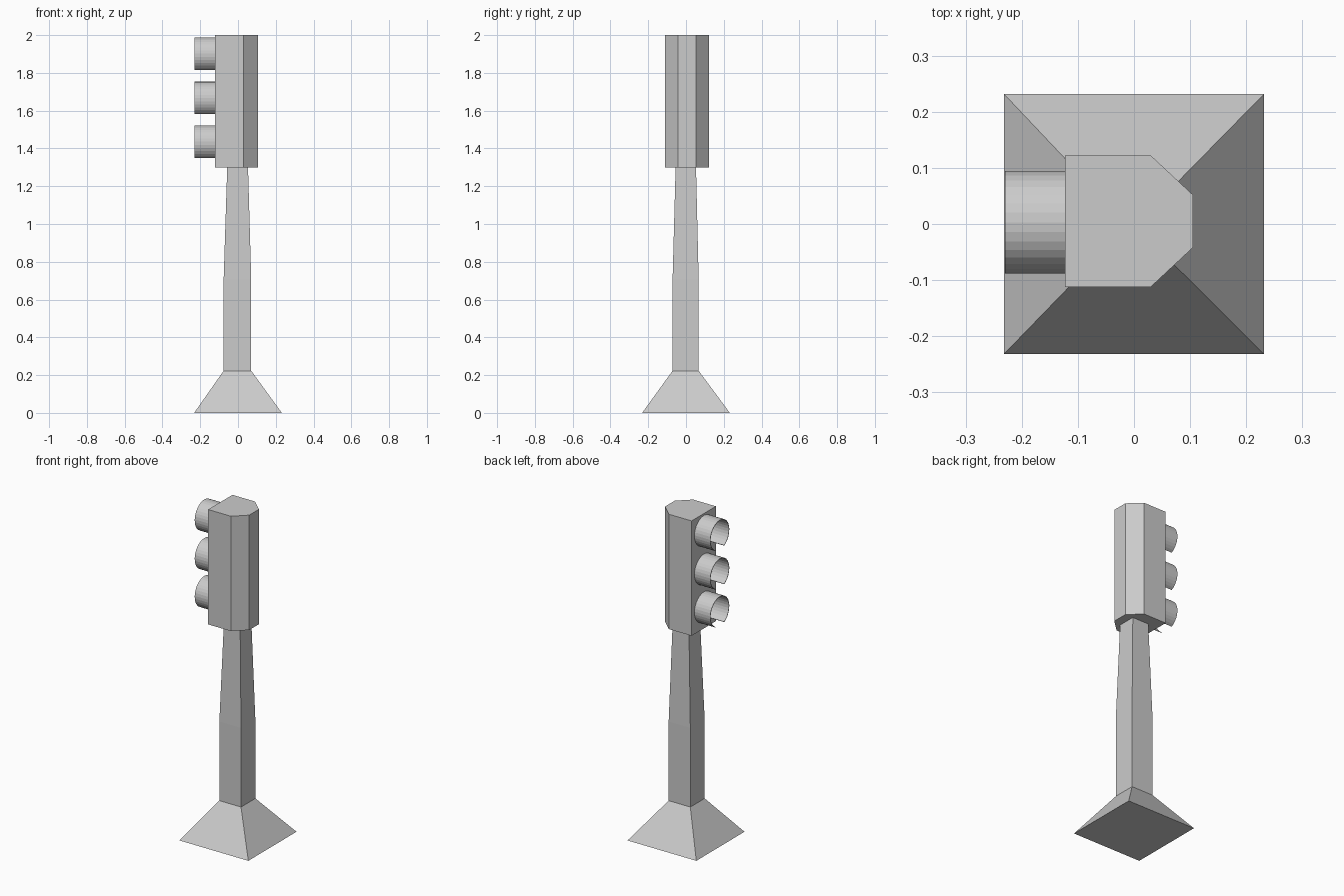
import bpy, bmesh, math

if "Cube" in bpy.data.objects:
    bpy.data.objects.remove(bpy.data.objects["Cube"])


def finish(name, bm):
    bmesh.ops.recalc_face_normals(bm, faces=bm.faces)
    mesh = bpy.data.meshes.new(name)
    bm.to_mesh(mesh)
    bm.free()
    obj = bpy.data.objects.new(name, mesh)
    bpy.context.collection.objects.link(obj)
    return obj


def loft(name, rings):
    """Closed solid through a stack of matching outlines."""
    bm = bmesh.new()
    loops = [[bm.verts.new(p) for p in ring] for ring in rings]
    for a, b in zip(loops, loops[1:]):
        n = len(a)
        for i in range(n):
            j = (i + 1) % n
            bm.faces.new((a[i], a[j], b[j], b[i]))
    bm.faces.new(loops[0])
    bm.faces.new(loops[-1])
    return finish(name, bm)


def rect(cx, cy, hx, hy, z):
    return [(cx + sx * hx, cy + sy * hy, z)
            for sx, sy in ((-1, -1), (1, -1), (1, 1), (-1, 1))]


def visor(name, z, cy=0.003, r=0.0915, wall=0.003, gap=28, steps=28):
    """Thin tube along x with a slot left open at the bottom."""
    bm = bmesh.new()
    sections = []
    for i in range(steps + 1):
        a = math.radians(-90 + gap + (360 - 2 * gap) * i / steps)
        corners = ((-0.123, r), (-0.23, r), (-0.23, r - wall), (-0.123, r - wall))
        sections.append([bm.verts.new((x, cy + q * math.cos(a), z + q * math.sin(a)))
                         for x, q in corners])
    for a, b in zip(sections, sections[1:]):
        for k in range(4):
            m = (k + 1) % 4
            bm.faces.new((a[k], a[m], b[m], b[k]))
    bm.faces.new(sections[0])
    bm.faces.new(sections[-1])
    return finish(name, bm)


# Flared foot
pole_low = (-0.003, -0.002, 0.073, 0.069)
loft("base", [rect(0, 0, 0.232, 0.232, 0), rect(*pole_low, 0.223)])

# Square pole, straight then tapering
loft("pole", [rect(*pole_low, 0.223), rect(*pole_low, 0.705),
              rect(-0.002, -0.001, 0.055, 0.054, 1.3)])

# Signal housing with chamfered back corners
outline = [(-0.123, -0.112), (0.03, -0.112), (0.105, -0.042),
           (0.105, 0.052), (0.03, 0.122), (-0.123, 0.122)]
loft("signal_housing", [[(x, y, z) for x, y in outline] for z in (1.3, 2.0)])

# Three lamp visors
for label, z in (("top", 1.897), ("middle", 1.662), ("bottom", 1.431)):
    visor(label + "_lamp_visor", z)
